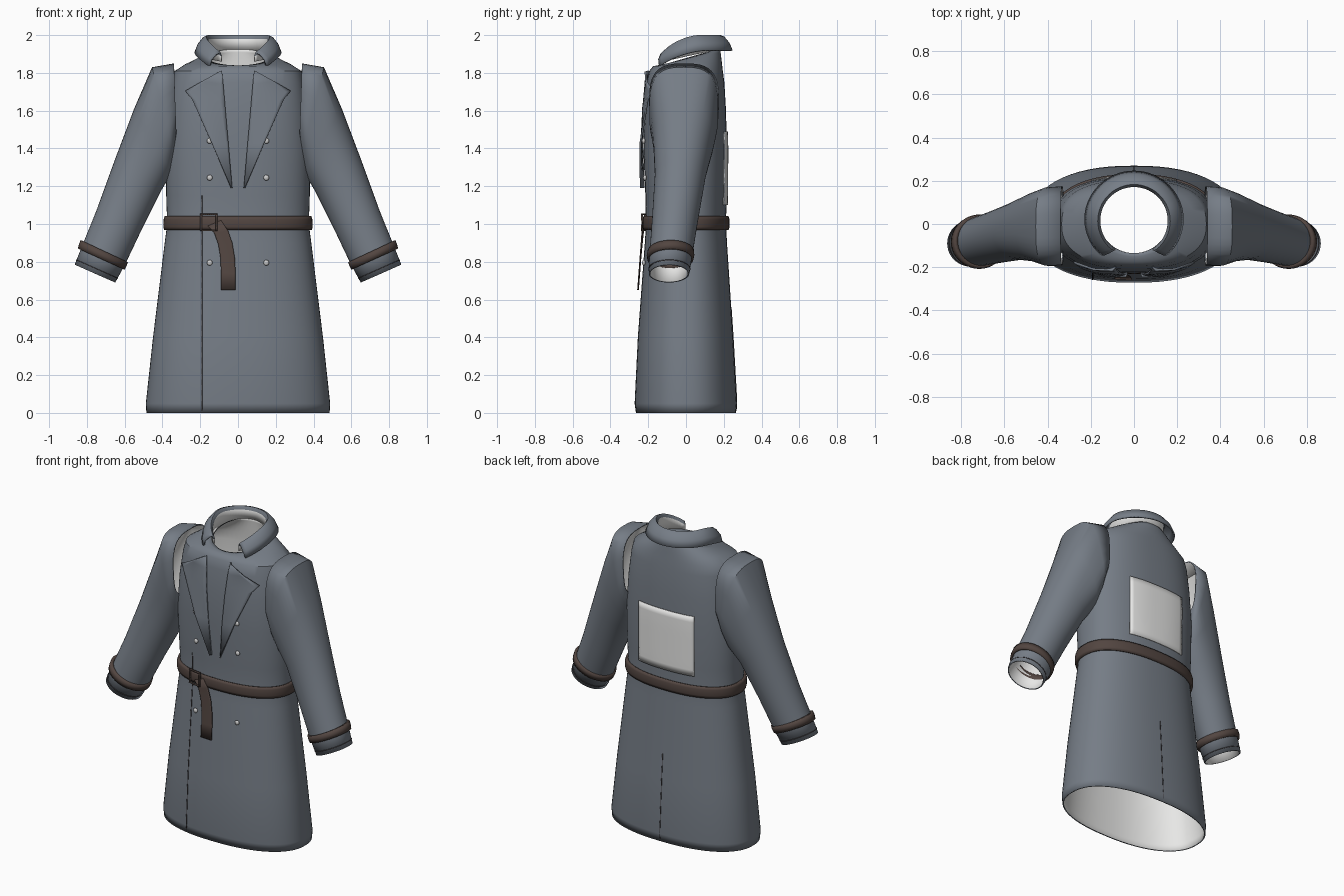
import bpy, bmesh, math
from mathutils import Vector

cube = bpy.data.objects.get("Cube")
if cube:
    bpy.data.objects.remove(cube, do_unlink=True)


def material(name, rgb):
    m = bpy.data.materials.new(name)
    m.use_nodes = True
    m.diffuse_color = (*rgb, 1)
    m.node_tree.nodes["Principled BSDF"].inputs["Base Color"].default_value = (*rgb, 1)
    return m


cloth = material("slate cloth", (0.18, 0.205, 0.24))
lining = material("pale lining", (0.8, 0.8, 0.79))
leather = material("brown leather", (0.085, 0.06, 0.052))
metal = material("button silver", (0.6, 0.6, 0.6))
seam = material("dark seam", (0.06, 0.055, 0.06))


def finish(name, bm, mats, thick=0, lined=False, mirror=False):
    me = bpy.data.meshes.new(name)
    bm.to_mesh(me)
    bm.free()
    ob = bpy.data.objects.new(name, me)
    bpy.context.collection.objects.link(ob)
    for m in mats:
        me.materials.append(m)
    bpy.ops.object.select_all(action='DESELECT')
    bpy.context.view_layer.objects.active = ob
    ob.select_set(True)
    bpy.ops.object.shade_smooth_by_angle(angle=math.radians(40))
    if mirror:
        ob.modifiers.new("mirror", 'MIRROR').use_mirror_merge = False
    if thick:
        s = ob.modifiers.new("thickness", 'SOLIDIFY')
        s.thickness, s.offset = thick, -1
        s.material_offset = int(lined)
    return ob


def loft(rings, closed=True):
    """Skin a list of point rows; rows may be closed loops or open strips."""
    bm = bmesh.new()
    vs = [[bm.verts.new(p) for p in r] for r in rings]
    n = len(rings[0])
    for a, b in zip(vs, vs[1:]):
        for j in range(n if closed else n - 1):
            k = (j + 1) % n
            bm.faces.new((a[j], a[k], b[k], b[j]))
    return bm


def mix(a, b, t):
    return tuple(p + (q - p) * t for p, q in zip(a, b))


def spow(v, n):
    return math.copysign(abs(v) ** (2 / n), v)


# Body sections: height, half width, front y, back y, roundness, backward rise
BODY = [(0, .485, -.265, .265, 2.3, 0), (.05, .488, -.272, .27, 2.3, 0),
        (.4, .45, -.255, .25, 2.3, 0), (.9, .388, -.218, .217, 2.3, 0),
        (1.0, .375, -.212, .212, 2.3, 0), (1.15, .38, -.215, .215, 2.4, 0),
        (1.4, .383, -.226, .216, 2.5, 0), (1.6, .368, -.222, .212, 2.5, 0),
        (1.75, .348, -.207, .203, 2.5, 0), (1.81, .335, -.195, .195, 2.4, 0),
        (1.845, .28, -.175, .19, 2.2, .01), (1.875, .21, -.15, .183, 2, .035),
        (1.885, .165, -.135, .18, 2, .045)]


def section(z):
    for a, b in zip(BODY, BODY[1:]):
        if z <= b[0]:
            return mix(a, b, (z - a[0]) / (b[0] - a[0]))
    return BODY[-1]


def body_ring(s, grow=0, count=64):
    z, hw, y0, y1, n, rise = s
    pts = []
    for i in range(count):
        t = 2 * math.pi * i / count
        c, d = spow(math.cos(t), n), spow(math.sin(t), n)
        pts.append((c * (hw + grow), (y0 + y1) / 2 + d * ((y1 - y0) / 2 + grow), z + rise * d))
    return pts


def on_body(x, z, lift, side=-1):
    """Point on the front (-1) or back (+1) of the body, lifted outward."""
    _, hw, y0, y1, n, _ = section(z)
    depth = (1 - min(1, abs(x) / hw) ** n) ** (1 / n)
    return Vector((x, (y0 + y1) / 2 + side * ((y1 - y0) / 2 * depth + lift), z))


def patch(name, rows, mat, lift, thick, side=-1, cols=8, flare=0, mirror=False):
    """Plate that follows the body; rows are (start, end) pairs of (x, z)."""
    grid = [[on_body(*mix(a, b, j / cols), lift + flare * j / cols, side)
             for j in range(cols + 1)] for a, b in rows]
    return finish(name, loft(grid, False), [mat], thick, mirror=mirror)


def box_rows(x0, x1, z0, z1, n):
    return [((x0, z0 + (z1 - z0) * i / n), (x1, z0 + (z1 - z0) * i / n)) for i in range(n + 1)]


# Coat body
finish("coat_body", loft([body_ring(s) for s in BODY]), [cloth, lining], .008, lined=True)


# Sleeves: outer point, inner point (x, z), y centre, half depth, roundness
def sleeve_ring(outer, inner, cy, hd, n, count=40):
    o, i = Vector((outer[0], cy, outer[1])), Vector((inner[0], cy, inner[1]))
    mid, u = (o + i) / 2, (o - i) / 2
    angles = [2 * math.pi * k / count for k in range(count)]
    return [mid + u * spow(math.cos(t), n) + Vector((0, hd * spow(math.sin(t), n), 0))
            for t in angles]


SLEEVE = [((.865, .785), (.65, .69), -.09, .107, 2), ((.825, .885), (.598, .785), -.08, .114, 2),
          ((.75, 1.07), (.51, .97), -.058, .122, 2), ((.652, 1.34), (.405, 1.18), -.03, .135, 2.1),
          ((.55, 1.61), (.35, 1.27), -.014, .16, 2.4), ((.455, 1.83), (.335, 1.36), -.012, .182, 3),
          ((.34, 1.85), (.325, 1.45), -.01, .185, 3)]
finish("sleeve", loft([sleeve_ring(*s) for s in SLEEVE]), [cloth, lining], .008, True, True)

# Cuff straps and stitched cuff edge
finish("cuff_strap", loft([sleeve_ring((.848, .87), (.6, .758), -.083, .122, 2),
                           sleeve_ring((.842, .892), (.59, .778), -.082, .126, 2),
                           sleeve_ring((.833, .915), (.583, .798), -.08, .123, 2)]),
       [leather], .02, mirror=True)
finish("cuff_stitch", loft([sleeve_ring((.858, .808), (.638, .71), -.088, .111, 2),
                            sleeve_ring((.856, .812), (.636, .714), -.088, .111, 2)]),
       [seam], .005, mirror=True)

# Collar: stand, rolled ridge and fall, swept from the back round to both front ends
collar = []
for k in range(6):
    row = []
    end = math.radians((147, 147, 146, 143, 139, 136)[k])
    for i in range(49):
        u = i / 24 - 1
        t = u * end
        f = max(0, (abs(u) - .5) / .5) ** 1.6
        top, low = 2 - .09 * f, 1.92 - .085 * f
        r = (.156, .156, .168, .188, .215, .232 - .012 * f)[k]
        base = 1.89 + .035 * math.cos(t)
        z = (base, top - .02, top, top - .008, mix((top,), (low,), .5)[0], low)[k]
        row.append((r * math.sin(t), .015 + r * math.cos(t), z))
    collar.append(row)
bm = loft(collar, False)
for f in bm.faces:
    f.material_index = int(f.calc_center_median().xy.length_squared > 0 and
                           (f.calc_center_median() - Vector((0, .015, 0))).xy.length < .158)
finish("collar", bm, [cloth, lining], .01)

# Lapels
patch("lapel", [((.03, 1.19), (.036, 1.192)), ((.05, 1.42), (.14, 1.43)),
                ((.066, 1.6), (.243, 1.66)), ((.07, 1.65), (.28, 1.705)),
                ((.078, 1.74), (.19, 1.756)), ((.085, 1.812), (.1, 1.806))],
      cloth, .012, .01, flare=.016, mirror=True)

# Belt, hanging tail and loop
finish("belt", loft([body_ring(section(z), g) for z, g in
                     ((.968, .012), (.985, .018), (1.025, .018), (1.042, .012))]), [leather], .02)
patch("belt_tail", [((-.09, .65), (-.012, .65)), ((-.09, .74), (-.013, .74)),
                    ((-.093, .82), (-.017, .82)), ((-.104, .89), (-.03, .9)),
                    ((-.125, .95), (-.053, .965)), ((-.16, .99), (-.09, 1.02))],
      leather, .022, .006)
for part, box in (("left", (-.118, -.11)), ("right", (-.2, -.192))):
    patch("belt_loop_" + part, box_rows(*box, .965, 1.05, 4), leather, .03, .01, cols=2)
for part, z in (("top", 1.047), ("bottom", .963)):
    patch("belt_loop_" + part, box_rows(-.2, -.11, z, z + .008, 1), leather, .03, .01)

# Front overlap edge, back vent and back panel
patch("front_edge", box_rows(-.194, -.189, .01, 1.15, 20), seam, .002, .002, cols=1)
patch("back_vent", box_rows(.002, -.002, .02, .56, 10), seam, .002, .002, side=1, cols=1)
patch("back_panel", box_rows(.2, -.2, 1.1, 1.49, 10), lining, .008, .005, side=1, cols=16)

# Two rows of buttons
bm = bmesh.new()
for z in (1.44, 1.245, .795):
    made = bmesh.ops.create_uvsphere(bm, u_segments=16, v_segments=8, radius=.015)["verts"]
    for v in made:
        v.co.y *= .6
        v.co += on_body(.15, z, .008)
finish("buttons", bm, [metal], mirror=True)
